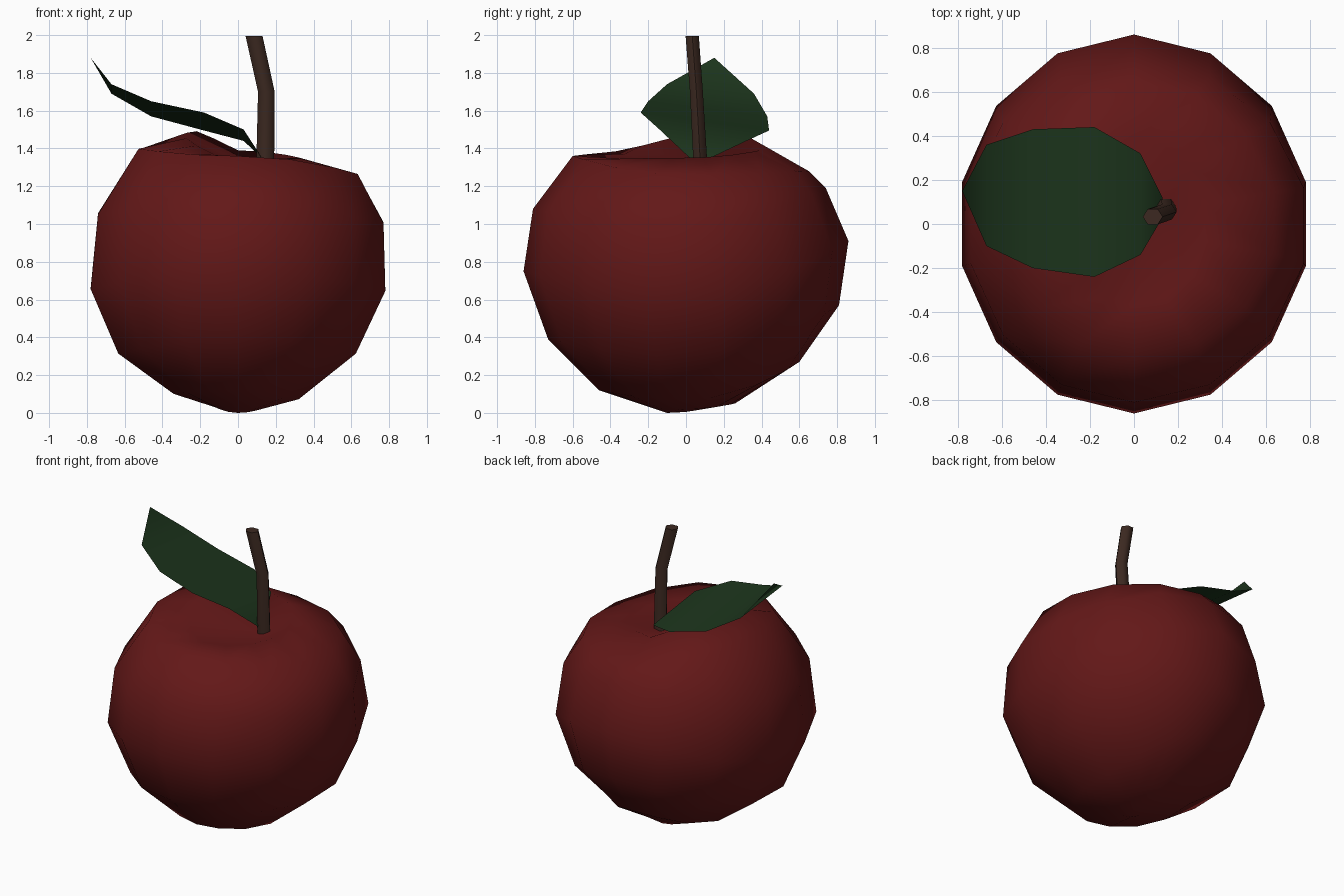
import bpy
from math import sin, cos, pi

if "Cube" in bpy.data.objects:
    bpy.data.objects.remove(bpy.data.objects["Cube"])


def make_part(name, verts, faces, colour, smooth=False):
    mesh = bpy.data.meshes.new(name)
    mesh.from_pydata(verts, [], faces)
    mesh.polygons.foreach_set("use_smooth", [smooth] * len(mesh.polygons))
    obj = bpy.data.objects.new(name, mesh)
    bpy.context.collection.objects.link(obj)
    mat = bpy.data.materials.new(name + "_colour")
    mat.diffuse_color = (*colour, 1)
    mat.use_nodes = True
    mat.node_tree.nodes["Principled BSDF"].inputs["Base Color"].default_value = mat.diffuse_color
    mesh.materials.append(mat)
    return obj


def bridge(rings, sides):
    """Quads joining successive rings of equal vertex count."""
    return [(r * sides + k, r * sides + (k + 1) % sides,
             (r + 1) * sides + (k + 1) % sides, (r + 1) * sides + k)
            for r in range(rings - 1) for k in range(sides)]


# Fruit: lopsided rings, each given by its (reach, height) right, left, front, back
SIDES = 14
profile = [
    ((.12, .02), (.12, .03), (.10, .00), (.26, .05)),
    ((.33, .07), (.35, .10), (.46, .12), (.60, .27)),
    ((.64, .31), (.65, .31), (.73, .39), (.81, .57)),
    ((.80, .64), (.80, .65), (.86, .75), (.86, .91)),
    ((.79, 1.0), (.76, 1.05), (.81, 1.08), (.74, 1.19)),
    ((.65, 1.26), (.54, 1.40), (.60, 1.36), (.65, 1.28)),
    ((.33, 1.35), (.28, 1.46), (.37, 1.345), (.39, 1.39)),
]
verts = []
for i, (right, left, front, back) in enumerate(profile):
    for k in range(SIDES):
        a = pi / 2 + 2 * pi * k / SIDES
        c, s = cos(a), sin(a)
        px = right if c > 0 else left
        py = back if s > 0 else front
        # the rim swells up at the back left
        swell = -.12 * s * c if i == len(profile) - 1 and s > 0 > c else 0
        verts.append((px[0] * c, py[0] * s, px[1] * c * c + py[1] * s * s + swell))
faces = bridge(len(profile), SIDES)
bottom, dimple = len(verts), len(verts) + 1
verts += [(0, 0, .005), (.13, .07, 1.28)]
top = (len(profile) - 1) * SIDES
for k in range(SIDES):
    n = (k + 1) % SIDES
    faces += [(n, k, bottom), (top + k, top + n, dimple)]
make_part("fruit", verts, faces, (.125, .009, .009), True)

# Stem: bent six-sided tube
S = 6
path = [((.143, .08, 1.25), .048), ((.15, .055, 1.70), .044), ((.085, .033, 1.995), .045)]
verts = [(x + r * cos(2 * pi * k / S), y + .9 * r * sin(2 * pi * k / S), z)
         for (x, y, z), r in path for k in range(S)]
faces = bridge(len(path), S) + [tuple(range(S))[::-1], tuple(range(2 * S, 3 * S))]
stem = make_part("stem", verts, faces, (.045, .022, .015), True)
bpy.context.view_layer.objects.active = stem
stem.select_set(True)
bpy.ops.object.shade_smooth_by_angle(angle=1.1)

# Leaf: curled strip of front/back edge pairs ending in a point
edge_front = [(.13, .03, 1.34), (.03, -.14, 1.50), (-.18, -.24, 1.59), (-.46, -.20, 1.65), (-.67, -.10, 1.74)]
edge_back = [(.13, .12, 1.345), (.03, .32, 1.44), (-.18, .44, 1.495), (-.46, .43, 1.57), (-.67, .36, 1.69)]
n = len(edge_front)
verts = edge_front + edge_back + [(-.78, .15, 1.88)]
faces = [(i + 1, n + i + 1, n + i, i) for i in range(n - 1)]
faces.append((2 * n, 2 * n - 1, n - 1))
make_part("leaf", verts, faces, (.012, .036, .012), True)
